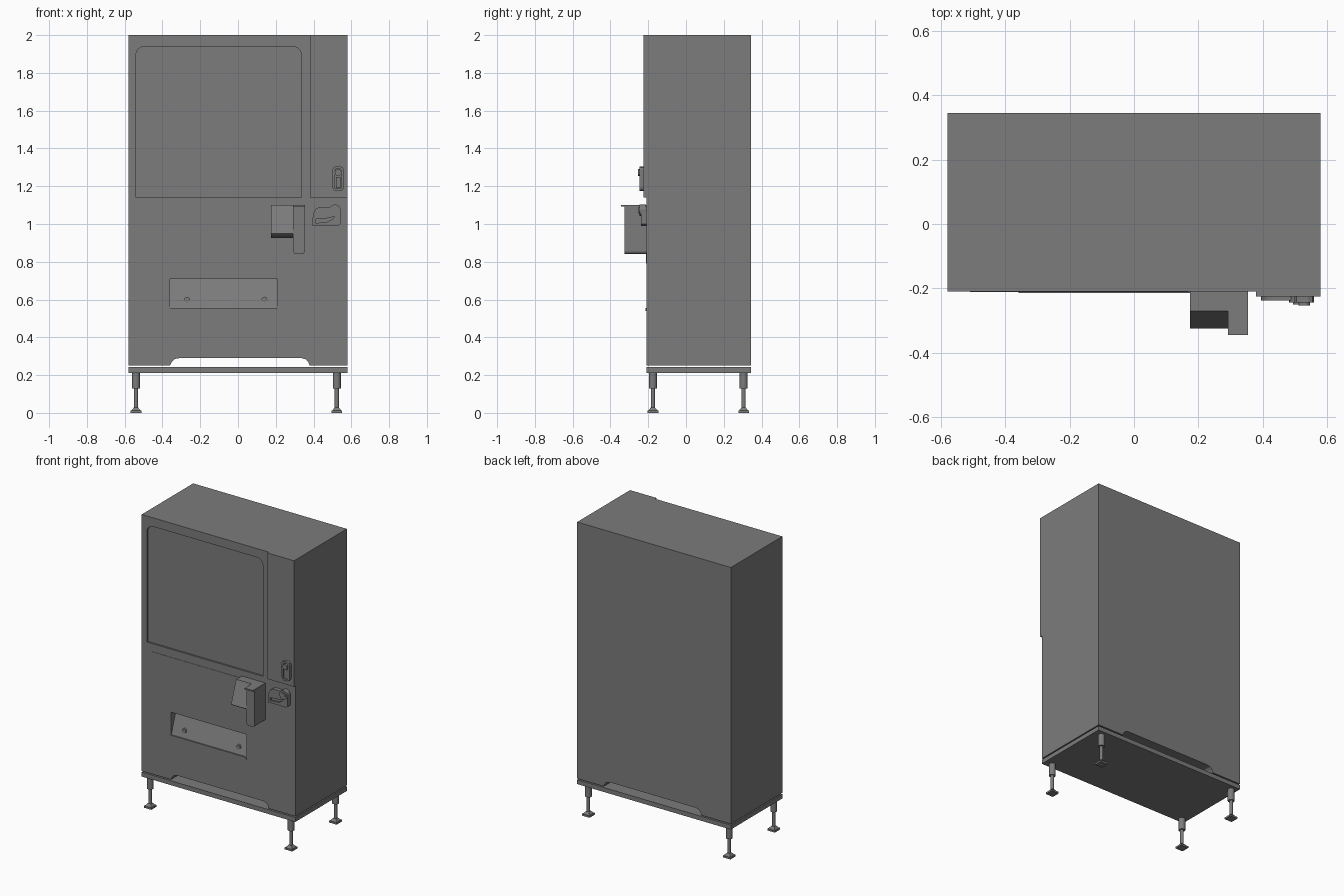
import bpy, bmesh, math
from mathutils import Matrix, Vector

old = bpy.data.objects.get("Cube")
if old:
    bpy.data.objects.remove(old, do_unlink=True)

grey = bpy.data.materials.new("mid grey metal")
grey.use_nodes = True
grey.diffuse_color = (0.2, 0.2, 0.2, 1)
grey.node_tree.nodes["Principled BSDF"].inputs["Base Color"].default_value = (0.2, 0.2, 0.2, 1)


def finish(name, bm):
    bmesh.ops.recalc_face_normals(bm, faces=bm.faces)
    mesh = bpy.data.meshes.new(name)
    bm.to_mesh(mesh)
    bm.free()
    mesh.materials.append(grey)
    ob = bpy.data.objects.new(name, mesh)
    bpy.context.collection.objects.link(ob)
    return ob


def prism(name, pts, axis, lo, hi):
    """Extrude an (x, z) outline along y, or a (y, z) outline along x."""
    bm = bmesh.new()
    place = (lambda a, b: (a, lo, b)) if axis == "y" else (lambda a, b: (lo, a, b))
    face = bm.faces.new([bm.verts.new(place(a, b)) for a, b in pts])
    ext = bmesh.ops.extrude_face_region(bm, geom=[face])
    move = Vector((0, hi - lo, 0)) if axis == "y" else Vector((hi - lo, 0, 0))
    bmesh.ops.translate(bm, vec=move, verts=[v for v in ext["geom"] if isinstance(v, bmesh.types.BMVert)])
    return finish(name, bm)


def outline(x0, x1, z0, z1, bottom=0, top=0, steps=6):
    """Rectangle outline with separate corner radii at bottom and top."""
    pts = []
    for x, z, r, start in ((x0, z0, bottom, 180), (x1, z0, bottom, 270), (x1, z1, top, 0), (x0, z1, top, 90)):
        if not r:
            pts.append((x, z))
            continue
        cx = x + r if x == x0 else x - r
        cz = z + r if z == z0 else z - r
        for i in range(steps + 1):
            a = math.radians(start + 90 * i / steps)
            pts.append((cx + r * math.cos(a), cz + r * math.sin(a)))
    return pts


def box(name, x0, x1, y0, y1, z0, z1):
    return prism(name, outline(x0, x1, z0, z1), "y", y0, y1)


def cone(name, centre, r1, r2, depth, axis="z", sides=24):
    bm = bmesh.new()
    rot = Matrix.Rotation(math.radians(90), 4, "X") if axis == "y" else Matrix()
    if sides == 4:
        rot = Matrix.Rotation(math.radians(45), 4, "Z")
    bmesh.ops.create_cone(bm, cap_ends=True, segments=sides, radius1=r1, radius2=r2,
                          depth=depth, matrix=Matrix.Translation(centre) @ rot)
    ob = finish(name, bm)
    if sides > 8:
        bpy.ops.object.select_all(action="DESELECT")
        ob.select_set(True)
        bpy.context.view_layer.objects.active = ob
        bpy.ops.object.shade_smooth_by_angle(angle=math.radians(35))
    return ob


def cut(ob, cutter):
    mod = ob.modifiers.new("cut", "BOOLEAN")
    mod.operation = "DIFFERENCE"
    mod.solver = "EXACT"
    mod.object = cutter
    bpy.context.view_layer.objects.active = ob
    bpy.ops.object.modifier_apply(modifier=mod.name)
    bpy.data.objects.remove(cutter, do_unlink=True)


FRONT, BACK = -0.21, 0.345

# Cabinet with a notch through the bottom
notch = [(-0.36, 0.25), (-0.35, 0.27), (-0.335, 0.285), (-0.31, 0.29),
         (0.335, 0.29), (0.36, 0.283), (0.372, 0.268), (0.38, 0.25)]
cabinet = prism("cabinet", [(-0.58, 0.25)] + notch + [(0.58, 0.25), (0.58, 2), (-0.58, 2)], "y", FRONT, BACK)

# Recessed window, shallow label panel and delivery slot
cut(cabinet, prism("window_cutter", outline(-0.54, 0.335, 1.14, 1.94, top=0.045), "y", FRONT - 0.05, FRONT + 0.012))
cut(cabinet, prism("slot_cutter", [(-0.25, 0.71), (-0.15, 0.71), (-0.205, 0.555), (-0.25, 0.555)], "x", -0.36, 0.21))
box("label_panel", -0.51, 0.17, FRONT - 0.002, FRONT + 0.002, 0.79, 1.085)

# Delivery slot lip and buttons
box("slot_lip", -0.36, 0.21, FRONT - 0.004, FRONT + 0.01, 0.54, 0.555)
for x in (-0.27, 0.14):
    cone("slot_button", (x, -0.191, 0.6), 0.015, 0.015, 0.014, "y")

# Raised control panel
box("control_panel", 0.38, 0.58, FRONT - 0.015, FRONT + 0.002, 1.14, 2)

# Door lock: bevelled plate with a recessed handle and key barrel
lock = prism("lock_plate", outline(0.5, 0.56, 1.175, 1.305, 0.018, 0.018, 2), "y", -0.245, -0.224)
cut(lock, prism("lock_cutter", outline(0.513, 0.547, 1.187, 1.295, 0.006, 0.016, 4), "y", -0.3, -0.235))
box("lock_handle", 0.518, 0.542, -0.243, -0.23, 1.19, 1.25)
cone("lock_barrel", (0.53, -0.241, 1.272), 0.018, 0.018, 0.026, "y")

# Coin slot: bezel with scooped tray, slot bar and return knob
bezel = prism("coin_bezel", [(0.395, 0.99), (0.53, 0.99), (0.542, 1.0), (0.542, 1.075), (0.53, 1.09),
                             (0.43, 1.09), (0.412, 1.08), (0.4, 1.06), (0.395, 1.03)], "y", -0.238, FRONT)
cut(bezel, prism("coin_cutter", [(0.41, 1.005), (0.47, 1.01), (0.5, 1.025), (0.512, 1.04), (0.47, 1.03),
                                 (0.41, 1.025)], "y", -0.3, -0.226))
cone("coin_knob", (0.513, -0.228, 1.073), 0.03, 0.03, 0.034, "y")
cone("coin_knob_cap", (0.513, -0.247, 1.073), 0.018, 0.018, 0.008, "y")

# Hooded note reader with a sloping face and undercut
prism("reader_hood", [(FRONT, 1.1), (-0.27, 1.1), (-0.325, 0.95), (-0.32, 0.945), (-0.25, 0.925), (FRONT, 0.925)],
      "x", 0.175, 0.292)
prism("reader_side_box", outline(0.292, 0.354, 0.84, 1.1, bottom=0.018), "y", -0.325, FRONT)
box("reader_top_lip", 0.292, 0.354, -0.345, -0.32, 1.092, 1.1)

# Base plate with hidden spacer blocks
box("base_plate", -0.58, 0.58, FRONT, BACK, 0.212, 0.242)

# Levelling legs
for x in (-0.54, 0.523):
    for y in (-0.175, 0.305):
        cone("leg_sleeve", (x, y, 0.172), 0.021, 0.021, 0.085)
        cone("leg_rod", (x, y, 0.078), 0.011, 0.011, 0.112)
        cone("foot_pad", (x, y, 0.006), 0.04, 0.04, 0.012, sides=4)
        cone("foot_taper", (x, y, 0.02), 0.036, 0.015, 0.018, sides=4)
